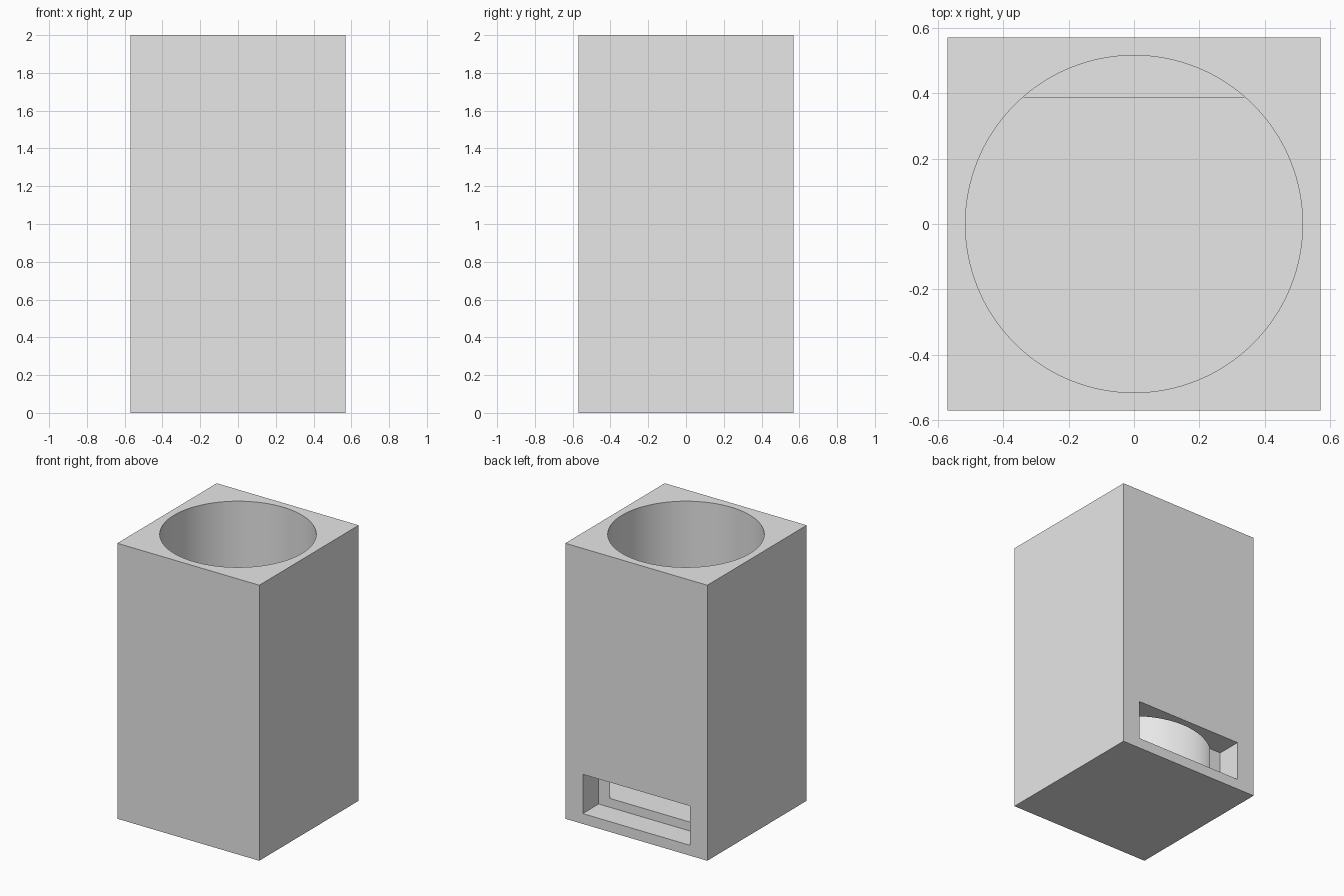
import bpy
from math import radians

cube = bpy.data.objects.get("Cube")
if cube:
    bpy.data.objects.remove(cube, do_unlink=True)

WIDTH, HEIGHT = 1.14, 2.0
BORE_RADIUS, BORE_FLOOR = 0.515, 0.14
SLOT_HALF, SLOT_LOW, SLOT_HIGH, SLOT_INNER = 0.43, 0.075, 0.36, 0.388

grey = bpy.data.materials.new("light grey")
grey.use_nodes = True
grey.diffuse_color = (0.8, 0.8, 0.8, 1)
grey.node_tree.nodes["Principled BSDF"].inputs["Base Color"].default_value = (0.8, 0.8, 0.8, 1)


def box(name, low, high):
    """Add a box between two opposite corners."""
    centre = [(a + b) / 2 for a, b in zip(low, high)]
    bpy.ops.mesh.primitive_cube_add(size=1, location=centre)
    obj = bpy.context.object
    obj.name = name
    obj.scale = [b - a for a, b in zip(low, high)]
    bpy.ops.object.transform_apply(location=True, rotation=False, scale=True)
    return obj


def carve(target, cutter):
    """Subtract the cutter from the target, then discard it."""
    cutter.hide_render = True
    mod = target.modifiers.new("cut", 'BOOLEAN')
    mod.operation, mod.solver, mod.object = 'DIFFERENCE', 'EXACT', cutter
    bpy.context.view_layer.objects.active = target
    bpy.ops.object.modifier_apply(modifier=mod.name)
    bpy.data.objects.remove(cutter, do_unlink=True)


# Square outer block
half = WIDTH / 2
body = box("square_holder_body", (-half, -half, 0), (half, half, HEIGHT))

# Round well, open at the top
top = HEIGHT + 0.1
bpy.ops.mesh.primitive_cylinder_add(vertices=128, radius=BORE_RADIUS, depth=top - BORE_FLOOR,
                                    location=(0, 0, (top + BORE_FLOOR) / 2))
well = bpy.context.object
well.name = "well_cutter"
carve(body, well)

# Dispensing slot at the foot of the back, stepping below the well floor
carve(body, box("slot_cutter", (-SLOT_HALF, SLOT_INNER, SLOT_LOW),
                (SLOT_HALF, half + 0.1, SLOT_HIGH)))

# Finish
body.data.materials.clear()
body.data.materials.append(grey)
bpy.ops.object.select_all(action='DESELECT')
body.select_set(True)
bpy.context.view_layer.objects.active = body
bpy.ops.object.shade_smooth_by_angle(angle=radians(30))
